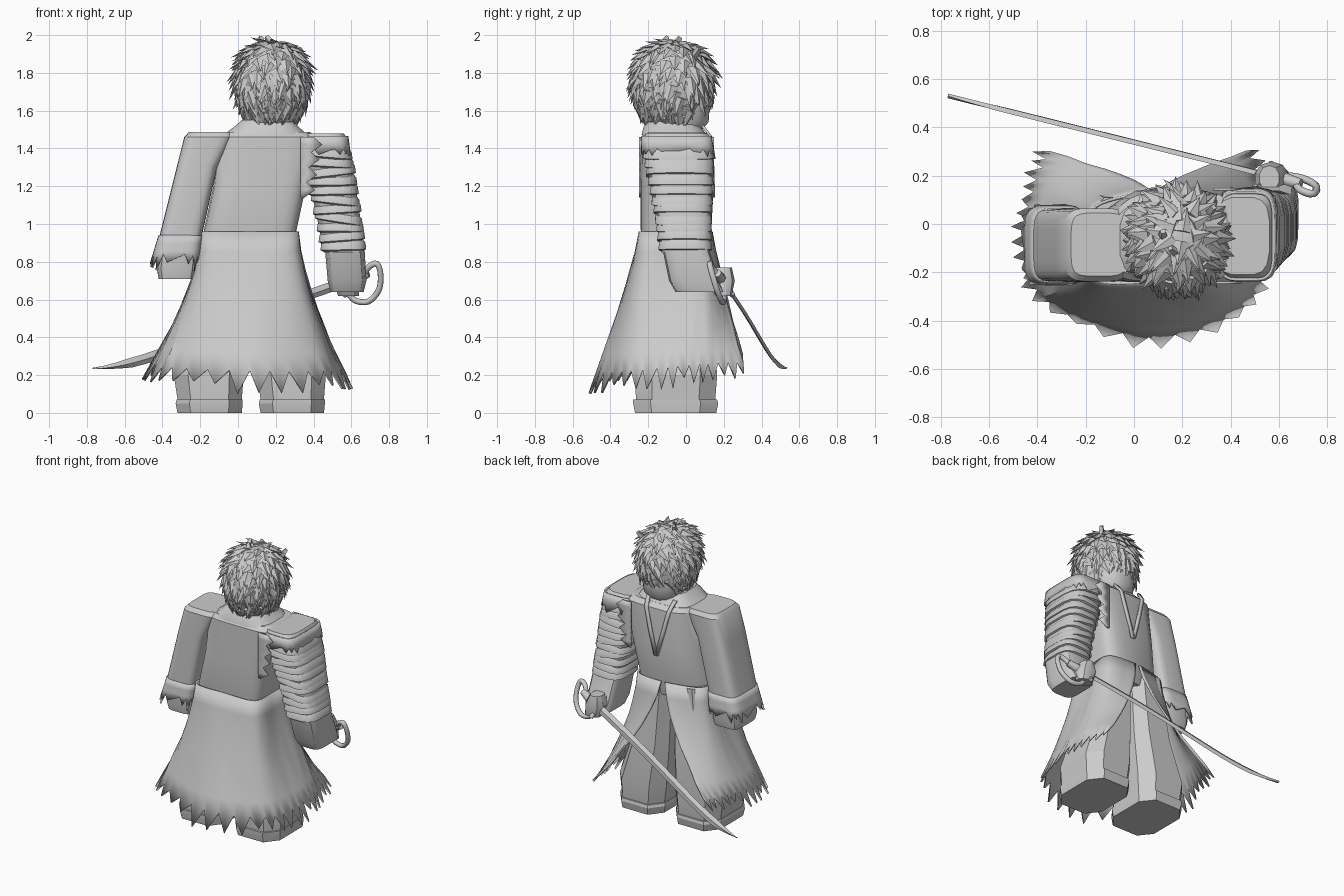
import bpy, bmesh, math, random
from mathutils import Vector as V

random.seed(4)
cube = bpy.data.objects.get("Cube")
if cube:
    bpy.data.objects.remove(cube, do_unlink=True)

grey = bpy.data.materials.new("plain_grey")
grey.use_nodes = True
grey.diffuse_color = (0.6, 0.6, 0.6, 1)
for node in grey.node_tree.nodes:
    if node.type == 'BSDF_PRINCIPLED':
        node.inputs["Base Color"].default_value = (0.6, 0.6, 0.6, 1)


def finish(name, bm, angle=30, thick=0):
    bmesh.ops.recalc_face_normals(bm, faces=bm.faces[:])
    me = bpy.data.meshes.new(name)
    bm.to_mesh(me)
    bm.free()
    me.materials.append(grey)
    me.shade_smooth()
    me.set_sharp_from_angle(angle=math.radians(angle))
    ob = bpy.data.objects.new(name, me)
    bpy.context.collection.objects.link(ob)
    if thick:
        mod = ob.modifiers.new("thickness", 'SOLIDIFY')
        mod.thickness = thick
        mod.offset = 0


def skin(name, rings, cap=True, closed=True, **kw):
    """Join equal-length rings of points into a surface."""
    bm = bmesh.new()
    rows = [[bm.verts.new(p) for p in r] for r in rings]
    n = len(rows[0])
    for a, b in zip(rows, rows[1:]):
        for i in range(n if closed else n - 1):
            j = (i + 1) % n
            bm.faces.new((a[i], a[j], b[j], b[i]))
    if cap:
        bm.faces.new(rows[0])
        bm.faces.new(rows[-1])
    finish(name, bm, **kw)


def section(z, x0, x1, y0, y1, n=16, p=0.45, grow=0, tilt=0):
    """Rounded-rectangle cross-section at height z."""
    k = math.cos(math.pi / n) ** p
    cx, cy = (x0 + x1) / 2, (y0 + y1) / 2
    pts = []
    for i in range(n):
        a = (i + 0.5) * math.tau / n
        u = math.copysign(abs(math.cos(a)) ** p, math.cos(a)) / k
        v = math.copysign(abs(math.sin(a)) ** p, math.sin(a)) / k
        pts.append(V((cx + u * ((x1 - x0) / 2 + grow), cy + v * ((y1 - y0) / 2 + grow), z + tilt * u)))
    return pts


def loft(name, table, n=16, p=0.45, **kw):
    skin(name, [section(*row, n=n, p=p) for row in table], **kw)


def between(table, z):
    """Interpolate a loft table at height z."""
    for a, b in zip(table, table[1:]):
        if a[0] >= z >= b[0]:
            t = (a[0] - z) / (a[0] - b[0])
            return [u + (v - u) * t for u, v in zip(a[1:], b[1:])]


def ragged(name, top, bottom, rows, flare=(1, 1), closed=True, tooth=0.14, wrinkle=0.0):
    """Cloth between two outlines with a torn, pointed lower edge."""
    ends = [1 + random.uniform(0.02, tooth) if i % 2 else 1 - tooth / 2 for i in range(len(top))]
    rings = []
    for r in range(rows + 1):
        ring = []
        for i, (a, b) in enumerate(zip(top, bottom)):
            t = r / rows * (ends[i] if r == rows else 0.97)
            d = b - a
            w = random.uniform(-wrinkle, wrinkle) * t
            ring.append(a + V((d.x * t ** flare[0] + w, d.y * t ** flare[1] + w, d.z * t)))
        rings.append(ring)
    skin(name, rings, cap=False, closed=closed, thick=0.012)


def spline(pts, sub):
    """Catmull-Rom subdivision of a point list."""
    pts = [V(p) for p in pts]
    out = []
    for i in range(len(pts) - 1):
        a, b, c, d = pts[max(i - 1, 0)], pts[i], pts[i + 1], pts[min(i + 2, len(pts) - 1)]
        for s in range(sub):
            t = s / sub
            out.append(0.5 * (2 * b + (c - a) * t + (2 * a - 5 * b + 4 * c - d) * t ** 2
                              + (3 * b - a - 3 * c + d) * t ** 3))
    return out + [pts[-1]]


def tube(name, pts, radius, sides=8):
    """Round rod along a path, tapered at both ends."""
    rings = []
    for i, p in enumerate(pts):
        d = (pts[min(i + 1, len(pts) - 1)] - pts[max(i - 1, 0)]).normalized()
        u = d.cross(V((0.3, 1, 0.1))).normalized()
        w = d.cross(u)
        r = radius * (0.7 if i in (0, len(pts) - 1) else 1)
        rings.append([p + (u * math.cos(a) + w * math.sin(a)) * r
                      for a in (k * math.tau / sides for k in range(sides))])
    skin(name, rings, angle=50)


# Coat body, its chest falling back toward the sleeved side, and low collar
body = [section(*row, n=24, p=0.4) for row in (
    (1.487, -0.09, 0.38, -0.21, 0.1), (1.46, -0.1, 0.42, -0.237, 0.13), (1.2, -0.13, 0.36, -0.24, 0.145),
    (0.97, -0.18, 0.31, -0.24, 0.135), (0.85, -0.18, 0.31, -0.22, 0.11))]
for v in (v for ring in body for v in ring if v.y > 0):
    v.y -= max(0, 0.02 - v.x) * 0.5
skin("coat_body", body)
loft("collar", [(1.55, 0.02, 0.29, -0.2, 0.05), (1.515, -0.02, 0.32, -0.225, 0.08),
                (1.47, -0.08, 0.37, -0.235, 0.11)], p=0.6)
for side, s in (("left", 1), ("right", -1)):
    edge = [(0.015, 0.147, 1.14), (0.06, 0.143, 1.3), (0.1, 0.133, 1.46), (0.115, 0.08, 1.53)]
    skin(side + "_lapel", [[V((0.13 + s * (x - w), y, z)) for x, y, z in edge] for w in (0, 0.025)],
         cap=False, closed=False, thick=0.014)

# Flared coat skirt, open on one side
waist = [(0.07, 0.135, 0.96), (-0.155, 0.075, 0.96), (-0.18, -0.05, 0.96), (-0.165, -0.225, 0.96),
         (0.06, -0.24, 0.96), (0.29, -0.225, 0.96), (0.31, -0.05, 0.96), (0.295, 0.11, 0.96),
         (0.1, 0.135, 0.96)]
hem = [(-0.38, 0.31, 0.27), (-0.44, 0.13, 0.26), (-0.46, -0.1, 0.24), (-0.37, -0.33, 0.2),
       (0.06, -0.48, 0.18), (0.46, -0.35, 0.18), (0.555, -0.1, 0.2), (0.55, 0.12, 0.22), (0.49, 0.31, 0.23)]
ragged("coat_skirt", spline(waist, 8), spline(hem, 8), 7, flare=(1.5, 1.15), closed=False,
       tooth=0.11, wrinkle=0.006)

# Legs and boots
for side, x0, x1, top0, top1 in (("right", -0.34, 0.03, -0.17, 0.06), ("left", 0.1, 0.465, 0.08, 0.3)):
    loft(side + "_leg", [(0.95, top0, top1, -0.21, 0.11), (0.5, top0 * 0.6 + x0 * 0.4, top1 * 0.6 + x1 * 0.4, -0.25, 0.14),
                         (0.2, x0, x1, -0.27, 0.165), (0.07, x0 + 0.02, x1 - 0.01, -0.265, 0.155)],
         n=8, p=0.6, angle=20)
    loft(side + "_boot", [(0.07, x0 + 0.015, x1 - 0.005, -0.28, 0.165), (0.05, x0 + 0.01, x1 - 0.005, -0.28, 0.17),
                          (0, x0 + 0.02, x1 - 0.01, -0.27, 0.16)], n=8, p=0.6, angle=20)

# Sleeved arm with a torn cuff
sleeve = [(1.487, -0.26, -0.03, -0.215, 0.045), (1.46, -0.285, -0.02, -0.237, 0.065),
          (1.3, -0.325, -0.11, -0.24, 0.065), (0.9, -0.425, -0.2, -0.237, 0.06)]
loft("right_sleeve", sleeve, p=0.42, n=24)
loft("right_hand", [(0.95, -0.41, -0.2, -0.22, 0.05), (0.76, -0.43, -0.22, -0.22, 0.05),
                    (0.71, -0.42, -0.23, -0.21, 0.04)], p=0.42)
ragged("torn_cuff", section(0.94, *between(sleeve, 0.94), n=32, p=0.42),
       section(0.81, -0.455, -0.205, -0.25, 0.075, n=32, p=0.45), 3, tooth=0.45)

# Bandaged arm and fist
arm = [(1.48, 0.34, 0.56, -0.21, 0.11), (1.45, 0.34, 0.58, -0.23, 0.135), (1.25, 0.37, 0.615, -0.195, 0.135),
       (1.05, 0.415, 0.645, -0.155, 0.125), (0.85, 0.455, 0.67, -0.13, 0.125)]
loft("left_arm", arm, p=0.55)
loft("left_fist", [(0.87, 0.46, 0.67, -0.125, 0.12), (0.7, 0.475, 0.68, -0.09, 0.175),
                   (0.64, 0.49, 0.665, -0.055, 0.205)], p=0.45)
for i in range(11):
    z = 1.37 - i * 0.049
    tilt = random.uniform(-0.03, 0.03)
    skin("bandage_wrap", [section(z + dz, *between(arm, z), p=0.6, grow=g, tilt=tilt)
                          for dz, g in ((0.04, -0.008), (0.02, 0.008), (-0.016, 0.013), (-0.026, -0.008))],
         cap=False, angle=50)
ragged("torn_shoulder", section(1.465, 0.35, 0.578, -0.23, 0.13, n=32),
       section(1.38, 0.35, 0.59, -0.233, 0.145, n=32), 2, tooth=0.45)
for y in (-0.243, 0.143):
    skin("torn_armhole", [[V((x + (0.05 * (i % 2) - 0.006 * i) * (x > 0.37), y, 1.46 - 0.04 * i)) for i in range(9)]
                          for x in (0.33, 0.4)], cap=False, closed=False, thick=0.01)

# Head and tousled hair
loft("head", [(1.8, 0.03, 0.32, -0.2, 0.1), (1.62, 0.03, 0.32, -0.2, 0.125),
              (1.54, 0.04, 0.31, -0.2, 0.12), (1.48, 0.07, 0.28, -0.17, 0.07)], p=0.85, angle=40)


def scalp(d):
    h = math.hypot(d.x, d.y)
    d = d / (h ** 2.6 + abs(d.z) ** 2.6) ** (1 / 2.6)
    return V((0.18 + d.x * 0.182, -0.07 + d.y * 0.205, 1.735 + d.z * 0.222))


bm = bmesh.new()
bmesh.ops.create_uvsphere(bm, u_segments=24, v_segments=14, radius=1)
for v in bm.verts:
    v.co = scalp(v.co.normalized())
crown = V((0.1, 0.15, 1)).normalized()
count = 260
for i in range(count):
    z = 1 - 1.8 * (i + 0.5) / count
    r = math.sqrt(1 - z * z)
    a = i * 2.39996 + random.uniform(-0.1, 0.1)
    d = V((r * math.cos(a), r * math.sin(a), z))
    p = scalp(d)
    if d.y > 0.45 and p.z < 1.62:
        continue
    flow = (-crown + d * d.dot(crown)).normalized()
    flow = (flow + d.cross(flow) * random.uniform(-0.3, 0.6)).normalized()
    across = d.cross(flow).normalized() * random.uniform(0.03, 0.045)
    tip = p + (flow + d * random.uniform(0.1, 0.32)).normalized() * random.uniform(0.08, 0.12)
    base = [bm.verts.new(q) for q in (p + across, p + d * 0.016, p - across, p - d * 0.02)]
    tip = bm.verts.new(tip)
    for k in range(4):
        bm.faces.new((base[k], base[(k + 1) % 4], tip))
    bm.faces.new(base)
finish("hair", bm, angle=25)
for x, y, z, lean in ((0.12, -0.05, 1.93, 0.0), (0.3, 0.05, 1.87, 0.03), (0.2, -0.12, 1.93, -0.05)):
    tube("loose_tuft", [V((x, y, z)), V((x + lean / 2, y, z + 0.03)), V((x + lean, y + 0.02, z + 0.06))], 0.02, 4)

# Curved sword held in the fist
start, end = V((0.56, 0.2, 0.69)), V((-0.77, 0.53, 0.235))
along = (end - start).normalized()
tilted = V((0, -0.4, 1))
up = (tilted - along * along.dot(tilted)).normalized()
flat = along.cross(up)
rings = []
for i in range(21):
    t = i / 20
    c = start.lerp(end, t) - V((0, 0, 0.045)) * math.sin(math.pi * t ** 2.5)
    w = 0.028 * min(1, (1.01 - t) * 6)
    rings.append([c + up * w, c + flat * 0.01, c - up * w, c - flat * 0.01])
skin("sword_blade", rings)
tube("sword_grip", [V((0.52, 0.2, 0.67)), V((0.6, 0.19, 0.7)), V((0.69, 0.165, 0.74))], 0.032)
loft("hand_guard", [(0.77, 0.52, 0.6, 0.14, 0.24), (0.7, 0.5, 0.64, 0.11, 0.255),
                    (0.62, 0.53, 0.64, 0.16, 0.24)], n=10, p=0.9)
bow = [(0.58, 0.2, 0.64), (0.62, 0.2, 0.595), (0.69, 0.19, 0.59), (0.745, 0.165, 0.65),
       (0.755, 0.14, 0.73), (0.735, 0.125, 0.79), (0.69, 0.14, 0.77), (0.67, 0.165, 0.73)]
tube("knuckle_bow", spline(bow, 4), 0.016)
tube("cross_guard", [V((0.52, 0.13, 0.77)), V((0.54, 0.19, 0.7)), V((0.57, 0.25, 0.62))], 0.02)
